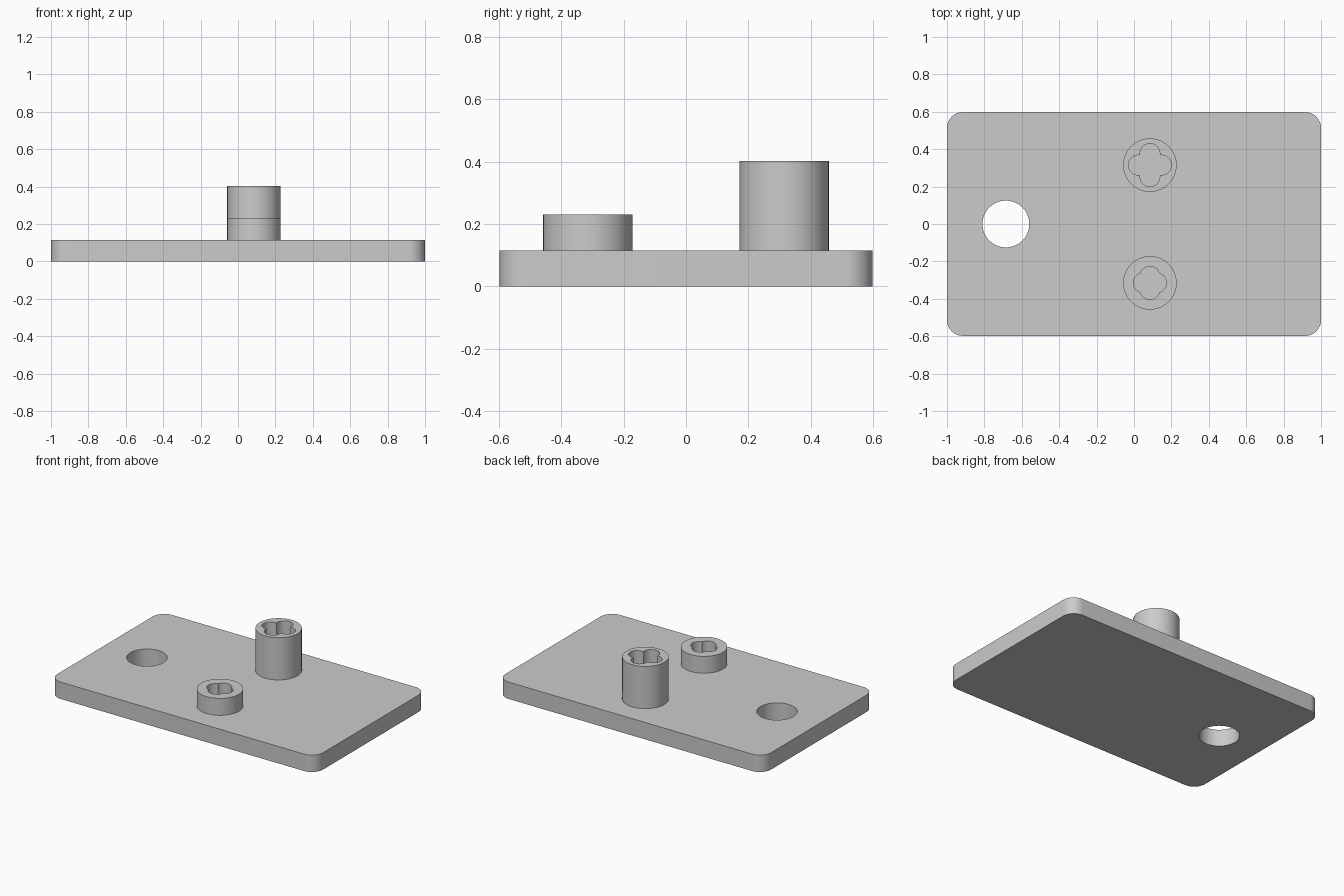
import bpy
import bmesh
from math import sin, cos, pi, sqrt

cube = bpy.data.objects.get("Cube")
if cube:
    bpy.data.objects.remove(cube)

grey = bpy.data.materials.new("light_grey")
grey.use_nodes = True
colour = (0.6, 0.6, 0.6, 1)
grey.diffuse_color = colour
grey.node_tree.nodes["Principled BSDF"].inputs["Base Color"].default_value = colour


def circle(cx, cy, r, n=64):
    return [(cx + r * cos(2 * pi * i / n), cy + r * sin(2 * pi * i / n)) for i in range(n)]


def rounded_rectangle(hx, hy, r, steps=12):
    points = []
    for quarter, (sx, sy) in enumerate([(1, 1), (-1, 1), (-1, -1), (1, -1)]):
        for i in range(steps + 1):
            a = (quarter + i / steps) * pi / 2
            points.append((sx * (hx - r) + r * cos(a), sy * (hy - r) + r * sin(a)))
    return points


def four_lobes(cx, cy, reach, r, n=96):
    """Outline of two crossed slots with round ends."""
    a = reach - r
    points = []
    for i in range(n):
        angle = 2 * pi * i / n
        t = abs((angle + pi / 4) % (pi / 2) - pi / 4)
        if t > 0 and r * cos(t) <= a * sin(t):
            d = r / sin(t)
        else:
            d = a * cos(t) + sqrt(r * r - (a * sin(t)) ** 2)
        points.append((cx + d * cos(angle), cy + d * sin(angle)))
    return points


def holed_prism(name, outer, inner, z0, z1):
    """Extrude an outline with one hole from z0 to z1."""
    bm = bmesh.new()
    edges = []
    for loop in (outer, inner):
        verts = [bm.verts.new((x, y, z0)) for x, y in loop]
        edges += [bm.edges.new((v, verts[i - 1])) for i, v in enumerate(verts)]
    bmesh.ops.triangle_fill(bm, edges=edges, use_beauty=True, normal=(0, 0, 1))
    result = bmesh.ops.extrude_face_region(bm, geom=bm.faces[:], use_keep_orig=True)
    top = [g for g in result["geom"] if isinstance(g, bmesh.types.BMVert)]
    bmesh.ops.translate(bm, verts=top, vec=(0, 0, z1 - z0))
    bmesh.ops.recalc_face_normals(bm, faces=bm.faces[:])
    mesh = bpy.data.meshes.new(name)
    bm.to_mesh(mesh)
    bm.free()
    mesh.materials.append(grey)
    obj = bpy.data.objects.new(name, mesh)
    bpy.context.collection.objects.link(obj)
    bpy.ops.object.select_all(action="DESELECT")
    obj.select_set(True)
    bpy.context.view_layer.objects.active = obj
    bpy.ops.object.shade_smooth_by_angle(angle=pi / 6)


# Base plate with its round through hole
PLATE_TOP = 0.115
holed_prism("base_plate", rounded_rectangle(1, 0.598, 0.085),
            circle(-0.685, 0, 0.125), 0, PLATE_TOP)

# Hollow posts with four-lobed sockets
for name, y, top, reach in [("short_post", -0.315, 0.23, 0.088),
                            ("tall_post", 0.315, 0.402, 0.115)]:
    holed_prism(name, circle(0.085, y, 0.143),
                four_lobes(0.085, y, reach, 0.053), PLATE_TOP, top)
